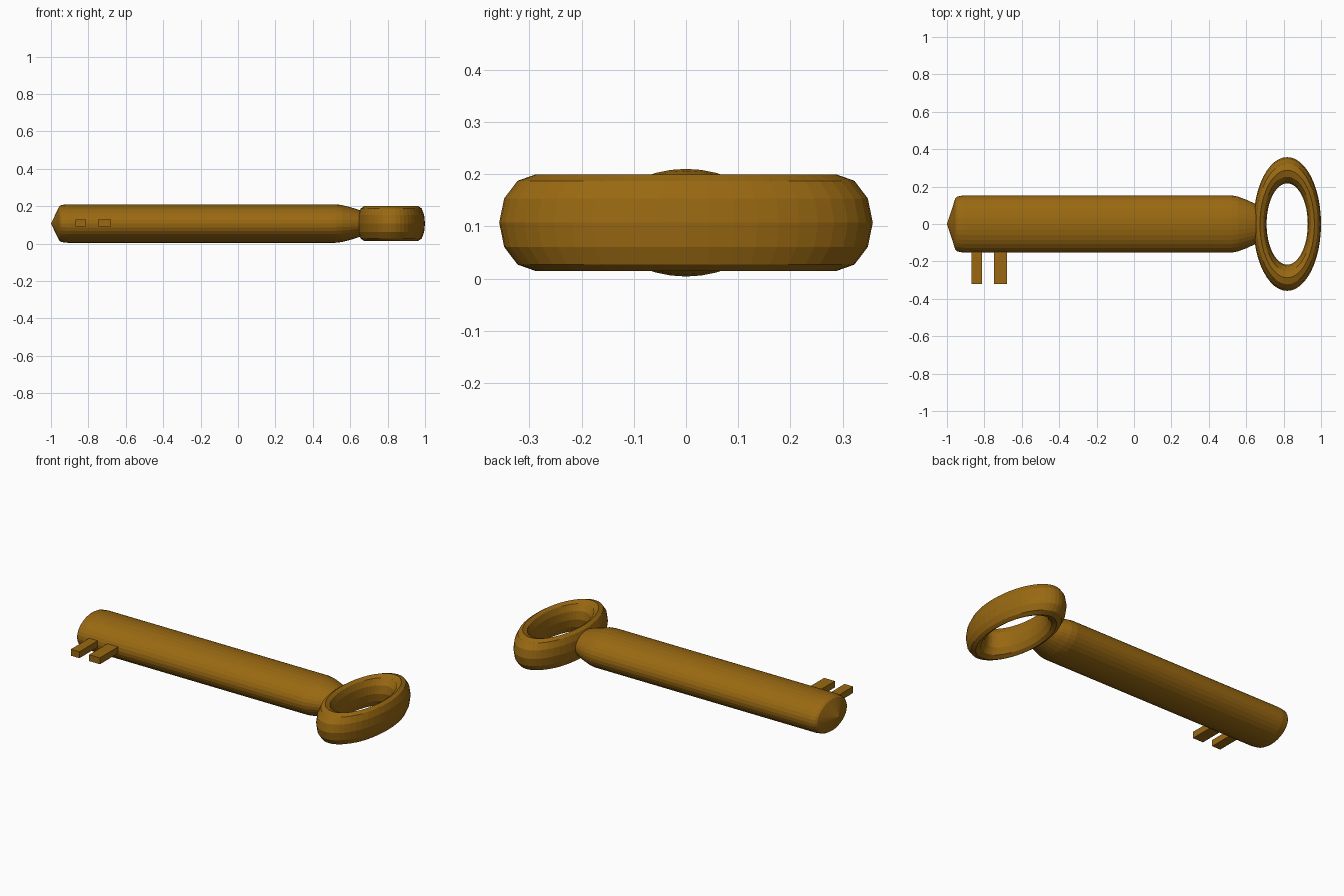
import bpy, bmesh
from math import cos, sin, tau

if "Cube" in bpy.data.objects:
    bpy.data.objects.remove(bpy.data.objects["Cube"])

CZ = 0.107  # height of the key's centre line

mat = bpy.data.materials.new("brass")
mat.diffuse_color = (0.32, 0.14, 0.006, 1)
mat.use_nodes = True
mat.node_tree.nodes["Principled BSDF"].inputs["Base Color"].default_value = mat.diffuse_color


def finish(name, bm):
    bmesh.ops.recalc_face_normals(bm, faces=bm.faces)
    mesh = bpy.data.meshes.new(name)
    bm.to_mesh(mesh)
    bm.free()
    mesh.materials.append(mat)
    obj = bpy.data.objects.new(name, mesh)
    bpy.context.collection.objects.link(obj)
    return obj


def bridge(bm, a, b):
    n = len(a)
    for i in range(n):
        j = (i + 1) % n
        bm.faces.new((a[i], a[j], b[j], b[i]))


# Shaft: elliptical rod with a pointed tip and a rounded neck
profile = [(-0.955, 0.9), (-0.945, 0.96), (-0.91, 1), (0.52, 1),
           (0.555, 0.96), (0.60, 0.85), (0.64, 0.73), (0.66, 0.66)]
sides = 32
bm = bmesh.new()
loops = [[bm.verts.new((x, 0.153 * s * cos(tau * i / sides),
                        CZ + 0.103 * s * sin(tau * i / sides)))
          for i in range(sides)] for x, s in profile]
for a, b in zip(loops, loops[1:]):
    bridge(bm, a, b)
tip = bm.verts.new((-1, 0, CZ))
for i in range(sides):
    bm.faces.new((tip, loops[0][i], loops[0][(i + 1) % sides]))
bm.faces.new(loops[-1])
finish("shaft", bm)

# Bow: stretched torus used as the handle ring
bpy.ops.mesh.primitive_torus_add(major_segments=48, minor_segments=12,
                                 major_radius=0.2875, minor_radius=0.07,
                                 location=(0.819, 0, CZ))
bow = bpy.context.object
bow.name = "bow_ring"
bow.scale = (0.506, 1, 0.0925 / 0.07)
bow.data.materials.append(mat)

# Bit: two flat teeth on the front side
for i, (x0, x1) in enumerate([(-0.868, -0.812), (-0.748, -0.678)]):
    bm = bmesh.new()
    bmesh.ops.create_cube(bm, size=1)
    for v in bm.verts:
        v.co.x = x0 if v.co.x < 0 else x1
        v.co.y = -0.32 if v.co.y < 0 else -0.10
        v.co.z = 0.091 if v.co.z < 0 else 0.129
    finish(f"tooth_{i + 1}", bm)
